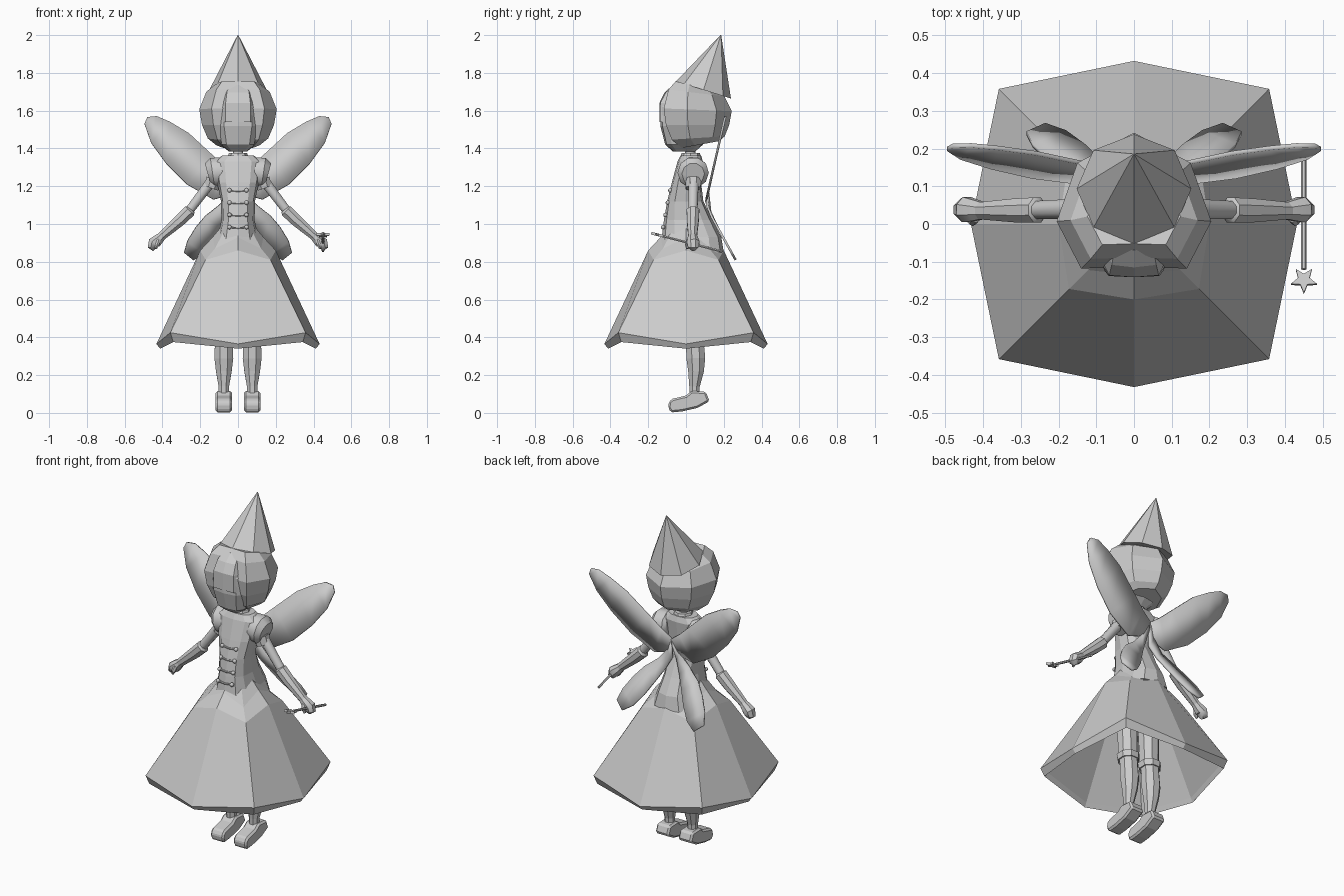
import bpy, bmesh, math
from mathutils import Vector

cube = bpy.data.objects.get("Cube")
if cube:
    bpy.data.objects.remove(cube)

grey = bpy.data.materials.new("plain grey")
grey.use_nodes = True
tone = (0.6, 0.6, 0.6, 1)
grey.diffuse_color = tone
grey.node_tree.nodes["Principled BSDF"].inputs["Base Color"].default_value = tone


def finish(name, bm, smooth=0):
    bmesh.ops.recalc_face_normals(bm, faces=bm.faces[:])
    mesh = bpy.data.meshes.new(name)
    bm.to_mesh(mesh)
    bm.free()
    mesh.materials.append(grey)
    obj = bpy.data.objects.new(name, mesh)
    bpy.context.collection.objects.link(obj)
    if smooth:
        bpy.ops.object.select_all(action='DESELECT')
        obj.select_set(True)
        bpy.context.view_layer.objects.active = obj
        bpy.ops.object.shade_smooth_by_angle(angle=math.radians(smooth))
    return obj


def loft(name, rings, smooth=0):
    """Skin a list of equally long point rings and close both ends."""
    bm = bmesh.new()
    rows = [[bm.verts.new(p) for p in ring] for ring in rings]
    for a, b in zip(rows, rows[1:]):
        for i in range(len(a)):
            j = (i + 1) % len(a)
            bm.faces.new((a[i], a[j], b[j], b[i]))
    bm.faces.new(rows[0])
    bm.faces.new(rows[-1])
    return finish(name, bm, smooth)


def tube(name, path, n=8, smooth=0, phase=0.5):
    """Round limb along (point, radius) pairs."""
    pts = [Vector(p) for p, r in path]
    rings = []
    for i, (p, r) in enumerate(path):
        d = (pts[min(i + 1, len(pts) - 1)] - pts[max(i - 1, 0)]).normalized()
        side = d.cross(Vector((0, 1, 0) if abs(d.y) < 0.8 else (1, 0, 0))).normalized()
        up = side.cross(d)
        turn = [2 * math.pi * (k + phase) / n for k in range(n)]
        rings.append([pts[i] + r * (math.cos(t) * side + math.sin(t) * up) for t in turn])
    return loft(name, rings, smooth)


def oval(z, rx, front, back, n, power=1.0):
    """Horizontal ring between two depths; a power under 1 makes it boxier."""
    cy, ry, ring = (front + back) / 2, (back - front) / 2, []
    for k in range(n):
        t = 2 * math.pi * k / n
        c, s = math.cos(t), math.sin(t)
        ring.append((math.copysign(abs(c) ** power, c) * rx,
                     cy + math.copysign(abs(s) ** power, s) * ry, z))
    return ring


def octagon(rc, zc, rd, zd):
    """Skirt ring whose corners hang at a different height from its middles."""
    ring = []
    for k in range(8):
        t = k * math.pi / 4
        r, z = (rd * math.sqrt(2), zd) if k % 2 else (rc, zc)
        ring.append((r * math.cos(t), r * math.sin(t), z))
    return ring


def hair_ring(z, scale, shift, tilt):
    """Bowl-cut outline around the head."""
    half = [(0, 0.19), (0.15, 0.11), (0.205, -0.045), (0.14, -0.17), (0, -0.165)]
    outline = half + [(-x, y) for x, y in half[3:0:-1]]
    return [(x * scale, 0.052 + shift + y * scale, z + tilt * y) for x, y in outline]


# Skirt: waist, peplum edge, hem, folded lip and hollow inside
loft("skirt", [octagon(*r) for r in (
    (0.085, 0.99, 0.065, 0.98), (0.135, 0.93, 0.122, 0.87), (0.2, 0.86, 0.172, 0.81),
    (0.432, 0.365, 0.358, 0.425), (0.412, 0.34, 0.343, 0.375),
    (0.4, 0.365, 0.335, 0.405), (0.18, 0.83, 0.15, 0.79))])

# Bodice, flowing into the skirt at the back
loft("bodice", [oval(*r, 12, 0.8) for r in (
    (0.85, 0.14, -0.14, 0.2), (0.93, 0.108, -0.128, 0.187),
    (1.02, 0.088, -0.117, 0.14), (1.12, 0.09, -0.1, 0.092),
    (1.22, 0.11, -0.075, 0.08), (1.33, 0.125, -0.045, 0.09),
    (1.362, 0.085, -0.03, 0.08))])
loft("collar", [oval(z, r, 0.025 - r, 0.025 + r, 8)
                for z, r in ((1.34, 0.062), (1.375, 0.048))])
tube("neck", [((0, 0.022, 1.34), 0.03), ((0, 0.022, 1.45), 0.03)], smooth=50)

# Paired buttons and the cords joining them
for row in range(4):
    z = 0.983 + row * 0.065
    y = -0.122 + row * 0.013
    for s in (-1, 1):
        bm = bmesh.new()
        bmesh.ops.create_uvsphere(bm, u_segments=8, v_segments=5, radius=0.012)
        bmesh.ops.translate(bm, verts=bm.verts[:], vec=(s * 0.045, y, z))
        finish("button", bm, 60)
    tube("cord", [((-0.045, y, z), 0.005), ((0, y - 0.003, z - 0.004), 0.005),
                  ((0.045, y, z), 0.005)], 6)

# Face with tapering chin
loft("face", [oval(*r, 12, 0.6) for r in (
    (1.385, 0.05, -0.07, 0.05), (1.42, 0.092, -0.11, 0.09),
    (1.52, 0.112, -0.136, 0.12), (1.62, 0.108, -0.137, 0.12),
    (1.69, 0.09, -0.105, 0.12))])

# Hair bowl, faceted, tapering in towards the nape and the crown
loft("hair", [hair_ring(*r) for r in (
    (1.42, 0.55, 0.02, 0.1), (1.455, 0.78, 0.005, 0.05), (1.525, 0.93, 0, 0),
    (1.605, 1.0, 0, -0.04), (1.695, 0.82, -0.005, -0.1), (1.73, 0.6, -0.005, -0.15))])
# Fringe panel swept down over the forehead
loft("fringe", [oval(*r, 8, 0.5) for r in (
    (1.54, 0.08, -0.141, -0.1), (1.64, 0.078, -0.141, -0.08),
    (1.695, 0.07, -0.115, -0.03), (1.735, 0.06, -0.07, 0.03))])

# Pointed hat, tipped back
tilt = math.radians(17.5)
base = Vector((0, 0.093, 1.71))
peak = base + 0.305 * Vector((0, math.sin(tilt), math.cos(tilt)))
tube("hat", [(base, 0.152), (peak, 0.0015)], phase=0)

# Wings: paired outer and inner edges (x, z), bent backwards away from the root
wings = {
    "upper": ([(0.0, 1.25), (0.06, 1.295), (0.13, 1.36), (0.26, 1.48), (0.36, 1.54),
               (0.43, 1.57), (0.48, 1.565)],
              [(0.0, 1.2), (0.06, 1.15), (0.13, 1.13), (0.27, 1.21), (0.38, 1.32),
               (0.46, 1.43), (0.495, 1.53)]),
    "lower": ([(0.005, 1.24), (0.04, 1.17), (0.1, 1.1), (0.175, 1.04), (0.225, 0.98),
               (0.268, 0.91), (0.285, 0.85)],
              [(0.0, 1.2), (0.015, 1.12), (0.05, 1.05), (0.09, 0.98), (0.13, 0.91),
               (0.18, 0.845), (0.235, 0.81)])}


def wing_depth(z):
    slope = 0.23 if z > 1.1 else 0.56
    return 0.1 + slope * math.hypot(z - 1.1, 0.02)


for s, side in ((1, "left"), (-1, "right")):
    for kind, edges in wings.items():
        bm = bmesh.new()
        outer, inner = [[bm.verts.new((s * x, wing_depth(z), z)) for x, z in e] for e in edges]
        for i in range(len(outer) - 1):
            bm.faces.new((outer[i], outer[i + 1], inner[i + 1], inner[i]))
        wing = finish(f"{side}_{kind}_wing", bm, 60)
        mod = wing.modifiers.new("thickness", 'SOLIDIFY')
        mod.thickness, mod.offset = 0.012, 0

    # Arm: drum-shaped puff, bare upper arm, long cuff, hand
    tube(side + "_puff_sleeve", [
        ((s * 0.065, 0.038, 1.278), 0.06), ((s * 0.08, 0.038, 1.277), 0.079),
        ((s * 0.135, 0.038, 1.272), 0.083), ((s * 0.16, 0.038, 1.265), 0.06)], 10, 40)
    tube(side + "_sleeve_band", [
        ((s * 0.125, 0.038, 1.235), 0.048), ((s * 0.142, 0.038, 1.19), 0.042)])
    tube(side + "_upper_arm", [
        ((s * 0.13, 0.04, 1.24), 0.03), ((s * 0.27, 0.037, 1.055), 0.025)], smooth=50)
    tube(side + "_forearm", [
        ((s * 0.25, 0.037, 1.078), 0.026), ((s * 0.256, 0.037, 1.07), 0.036),
        ((s * 0.31, 0.036, 1.018), 0.034), ((s * 0.41, 0.035, 0.93), 0.024)], smooth=40)
    tube(side + "_hand", [
        ((s * 0.395, 0.035, 0.942), 0.022), ((s * 0.42, 0.036, 0.92), 0.03),
        ((s * 0.443, 0.038, 0.9), 0.036), ((s * 0.45, 0.038, 0.878), 0.03),
        ((s * 0.44, 0.038, 0.865), 0.014)], smooth=40)
    tube(side + "_thumb", [
        ((s * 0.42, 0.015, 0.915), 0.012), ((s * 0.428, 0.005, 0.89), 0.011),
        ((s * 0.435, 0.008, 0.87), 0.007)], 6)

    # Leg with stocking band
    x = s * 0.075
    tube(side + "_leg", [
        ((x, 0.045, 0.09), 0.029), ((x, 0.045, 0.14), 0.03), ((x, 0.053, 0.22), 0.045),
        ((x, 0.052, 0.29), 0.054), ((x, 0.047, 0.37), 0.051), ((x, 0.038, 0.45), 0.054),
        ((x, 0.028, 0.78), 0.064)])
    tube(side + "_stocking_band", [((x, 0.042, 0.4), 0.06), ((x, 0.04, 0.435), 0.065)])

    # Shoe: side profile extruded across, with rounded edges
    profile = [(-0.095, 0.03), (-0.09, 0.06), (-0.07, 0.075), (0.0, 0.092), (0.03, 0.116),
               (0.105, 0.112), (0.125, 0.062), (0.06, 0.026), (-0.02, 0.008), (-0.08, 0.002)]
    bm = bmesh.new()
    face = bm.faces.new([bm.verts.new((x - 0.043, y, z)) for y, z in profile])
    ext = bmesh.ops.extrude_face_region(bm, geom=[face])
    bmesh.ops.translate(bm, vec=(0.086, 0, 0),
                        verts=[v for v in ext["geom"] if isinstance(v, bmesh.types.BMVert)])
    shoe = finish(side + "_shoe", bm)
    bevel = shoe.modifiers.new("soft edge", 'BEVEL')
    bevel.width, bevel.segments = 0.01, 1

# Wand held in the left hand, with a five-pointed star lying along it
tail, head = Vector((0.45, 0.18, 0.857)), Vector((0.45, -0.12, 0.935))
tube("wand", [(tail, 0.007), (head, 0.007)], 6)
along = (head - tail).normalized()
across = Vector((1, 0, 0))
centre = head + along * 0.03
lift = along.cross(across) * 0.007
star = []
for h in (-1, 1):
    star.append([centre + h * lift + (0.036 if k % 2 == 0 else 0.016) *
                 (math.cos(k * math.pi / 5) * along + math.sin(k * math.pi / 5) * across)
                 for k in range(10)])
loft("wand_star", star)
